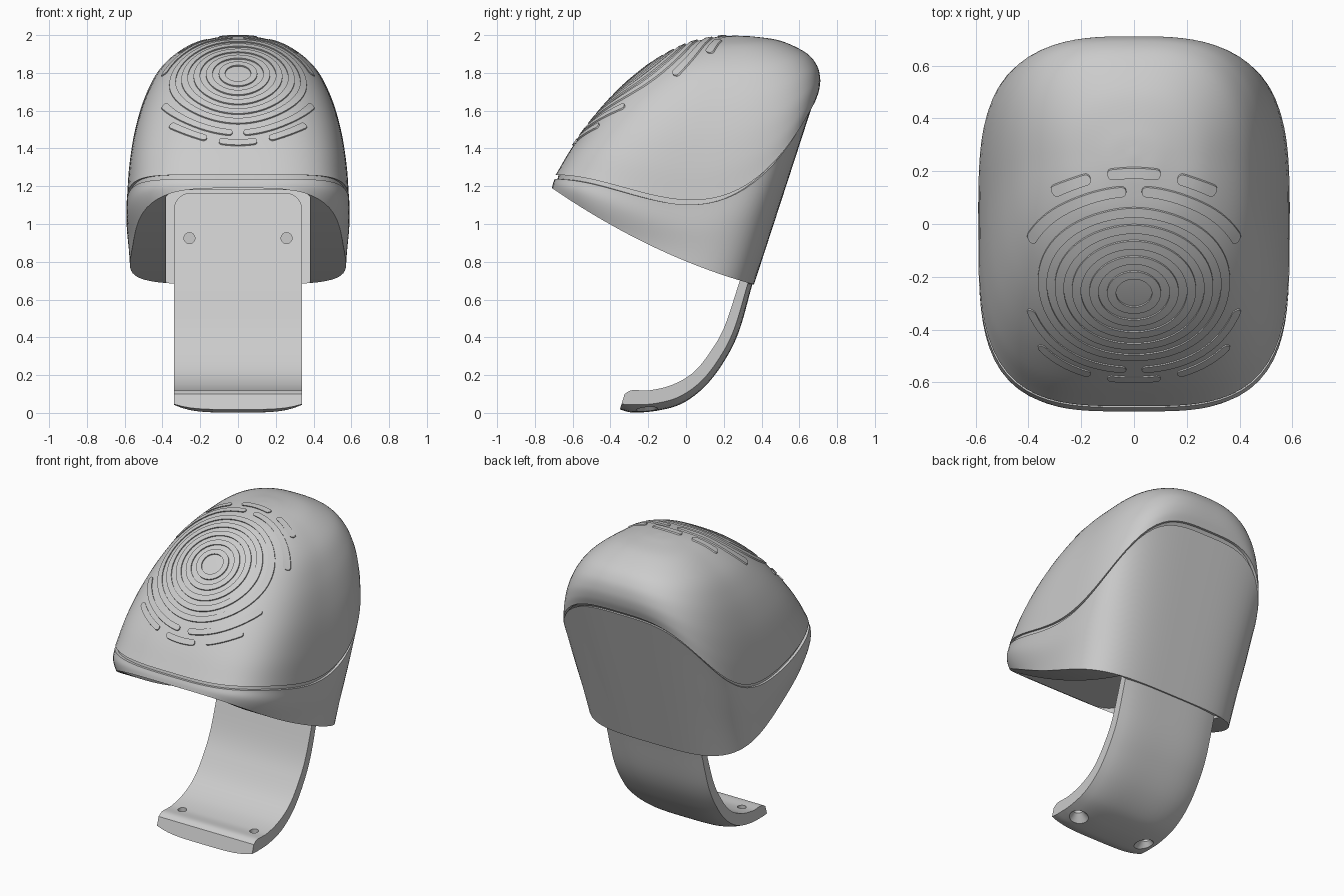
import bpy, bmesh
from math import sin, cos, pi, sqrt, radians
from mathutils import Vector
from mathutils.bvhtree import BVHTree

if "Cube" in bpy.data.objects:
    bpy.data.objects.remove(bpy.data.objects["Cube"])


def finish(name, bm, angle=35):
    bmesh.ops.remove_doubles(bm, verts=bm.verts[:], dist=1e-5)
    bmesh.ops.recalc_face_normals(bm, faces=bm.faces[:])
    me = bpy.data.meshes.new(name)
    bm.to_mesh(me)
    bm.free()
    ob = bpy.data.objects.new(name, me)
    bpy.context.collection.objects.link(ob)
    smooth(ob, angle)
    return ob


def smooth(ob, angle=35):
    bpy.ops.object.select_all(action='DESELECT')
    ob.select_set(True)
    bpy.context.view_layer.objects.active = ob
    bpy.ops.object.shade_smooth_by_angle(angle=radians(angle))


def refine(rows, steps):
    """Catmull-Rom resampling of a list of equal-length tuples."""
    out = []
    for i in range(len(rows) - 1):
        b, c = rows[i], rows[i + 1]
        a = rows[i - 1] if i else [2 * p - q for p, q in zip(b, c)]
        d = rows[i + 2] if i + 2 < len(rows) else [2 * q - p for p, q in zip(b, c)]
        for k in range(steps):
            t = k / steps
            out.append([0.5 * (2 * q + (r - p) * t + (2 * p - 5 * q + 4 * r - s) * t * t
                               + (3 * q - p - 3 * r + s) * t ** 3)
                        for p, q, r, s in zip(a, b, c, d)])
    out.append(list(rows[-1]))
    return out


def bridge(bm, rings, closed=False):
    n = len(rings[0])
    pairs = list(zip(rings, rings[1:])) + ([(rings[-1], rings[0])] if closed else [])
    for a, b in pairs:
        for i in range(n):
            j = (i + 1) % n
            bm.faces.new((a[i], a[j], b[j], b[i]))


def section(bm, row, n=96, inset=0):
    """Tilted, sagging superellipse ring: front point, back point, half width."""
    fy, fz, by, bz, w, sag, skew, nf, nb = row[:9]
    taper = row[9] if len(row) > 9 else 0
    fy, by, w = fy + inset, by - inset, w - inset
    ring = []
    for i in range(n):
        a = 2 * pi * i / n
        c, s = cos(a), sin(a)
        e = nf if c > 0 else nb
        r = (abs(c) ** e + abs(s) ** e) ** (-1 / e)
        u, t = -c * r, (1 - c * r) / 2
        z = fz + (bz - fz) * t - sag * (1 - u * u) * (1 + skew * u)
        ring.append(bm.verts.new((w * s * r * (1 + taper * (u - .4)), fy + (by - fy) * t, z)))
    return ring


# front y, z | back y, z | half width | sag, sag skew | front, back squareness | taper
rim = (-.71, 1.19, .36, .68, .577, .055, 0, 3.7, 3.8, .08)
belly = (-.704, 1.215, .514, 1.152, .591, .19, .60, 3.5, 3.7, .02)
seam = (-.695, 1.238, .668, 1.625, .59, .328, .70, 3.4, 3.6, 0)
hood_rows = [
    (-.69, 1.26, .685, 1.65, .588, .328, .70, 3.4, 3.5),
    (-.60, 1.41, .705, 1.71, .575, .25, .6, 3.3, 3.2),
    (-.48, 1.57, .71, 1.775, .543, .17, .5, 3.1, 3.0),
    (-.34, 1.722, .69, 1.845, .486, .10, .3, 2.9, 2.8),
    (-.18, 1.852, .63, 1.91, .402, .05, .1, 2.7, 2.6),
    (0, 1.95, .50, 1.97, .268, .02, 0, 2.5, 2.4),
    (.15, 1.988, .36, 1.992, .12, .004, 0, 2.2, 2.2),
    (.25, 1.997, .27, 1.997, .01, 0, 0, 2, 2)]

# Hood
bm = bmesh.new()
rings = [section(bm, r) for r in refine(hood_rows, 6)]
bridge(bm, rings)
bm.faces.new(rings[-1])
hood = finish("hood", bm)

# Groove between hood and lower shell
bm = bmesh.new()
bridge(bm, [section(bm, r, inset=i) for r, i in
            ((seam, 0), (seam, .015), (hood_rows[0], .015), (hood_rows[0], 0))])
finish("seam_groove", bm, 20)

# Lower shell: outer wall, underside flanges, and a channel for the bracket
bm = bmesh.new()
rings = [section(bm, r) for r in refine([seam, belly, rim], 8)]
mouth = [bm.verts.new((max(-.38, min(.38, v.co.x)), max(-.69, min(.33, v.co.y)), v.co.z))
         for v in rings[-1]]
top = [bm.verts.new((v.co.x, v.co.y + .323 * (1.18 - v.co.z), 1.18)) for v in mouth]
bridge(bm, rings + [mouth, top])
bm.faces.new(top)
finish("lower_shell", bm)

# Raised grille: flat rings and arcs projected onto the hood
bm = bmesh.new()
bm.from_mesh(hood.data)
tree = BVHTree.FromBMesh(bm)
bm.free()
up = Vector((0, .8, .6))
nrm = Vector((0, -.6, .8))
side = Vector((1, 0, 0))
centre = Vector((0, -.252, 1.785))
grille = bmesh.new()


def on_hood(r, a, lift):
    p = centre + side * (r * sin(a)) + up * (r * cos(a))
    hit = tree.ray_cast(p + nrm, -nrm)[0]
    return grille.verts.new(hit + nrm * lift)


def arc(r, a0, a1, width=.034, full=False):
    n = 72 if full else 24
    rings = []
    for i in range(n if full else n + 1):
        if full:
            a, h = 2 * pi * i / n, width / 2
        else:
            q = (1 - cos(pi * i / n)) / 2
            a = radians(a0 + (a1 - a0) * q)
            d = min(q, 1 - q) * abs(radians(a1 - a0)) * r
            k = max(0, 1 - d / (width / 2))
            h = width / 2 * sqrt(max(.01, 1 - k * k))
        rings.append([on_hood(r + o * h, a, l)
                      for o, l in ((-1, -.008), (-1, .008), (1, .008), (1, -.008))])
    bridge(grille, rings, closed=full)
    if not full:
        grille.faces.new(rings[0])
        grille.faces.new(rings[-1])


for r in (.085, .152, .218, .283, .347):
    arc(r, 0, 360, full=True)
for base, end in ((0, 40), (180, 48)):
    arc(.483, base - 12, base + 12)
    for s in (-1, 1):
        arc(.422, base + s * 4, base + s * 69)
        arc(.483, base + s * 20, base + s * end)
finish("grille_ridges", grille, 30)

# Curved mounting bracket: outer y, z | inner y, z from foot to top
path = refine([
    (-.35, .018, -.325, .10), (-.28, .002, -.285, .12), (-.15, .012, -.19, .12),
    (-.02, .05, -.07, .15), (.10, .14, .04, .215), (.20, .27, .13, .325),
    (.28, .43, .205, .46), (.351, .68, .285, .70), (.418, .92, .363, .935),
    (.483, 1.125, .43, 1.14), (.490, 1.15, .438, 1.165)], 8)
bm = bmesh.new()
cols = [i / 8 for i in range(-8, 9)]
rings = []
for oy, oz, iy, iz in path:
    k = max(0, 1 - max(0, 1.165 - iz) / .09)
    hw = .25 + .09 * sqrt(max(0, 1 - k * k))
    o, i = Vector((0, oy, oz)), Vector((0, iy, iz))
    ring = [bm.verts.new(o.lerp(i, .35 * abs(c) ** 4) + side * c * hw) for c in cols]
    ring += [bm.verts.new(i + side * c * hw) for c in reversed(cols)]
    rings.append(ring)
bridge(bm, rings)
bm.faces.new(rings[0])
bm.faces.new(rings[-1])
bracket = finish("bracket", bm)


def drill(stations, loc, axis):
    """Cut a turned hole: (distance along axis, radius) stations."""
    bm = bmesh.new()
    u = Vector((1, 0, 0))
    v = axis.cross(u)
    rings = [[bm.verts.new(loc + axis * d + (u * cos(2 * pi * i / 32) + v * sin(2 * pi * i / 32)) * r)
              for i in range(32)] for d, r in stations]
    bridge(bm, rings)
    bm.faces.new(rings[0])
    bm.faces.new(rings[-1])
    cutter = finish("hole_cutter", bm)
    cutter.hide_render = True
    m = bracket.modifiers.new("hole", 'BOOLEAN')
    m.operation = 'DIFFERENCE'
    m.solver = 'EXACT'
    m.object = cutter
    bpy.context.view_layer.objects.active = bracket
    bpy.ops.object.modifier_apply(modifier=m.name)
    bpy.data.objects.remove(cutter)


# Screw holes: countersunk through the foot, blind in the upper plate
for x in (-.257, .257):
    drill([(-.03, .10), (.055, .026), (.3, .026)], Vector((x, -.203, 0)), Vector((0, 0, 1)))
    drill([(0, .029), (.09, .029)], Vector((x, .30, .925)), Vector((0, 1, 0)))
smooth(bracket, 30)
